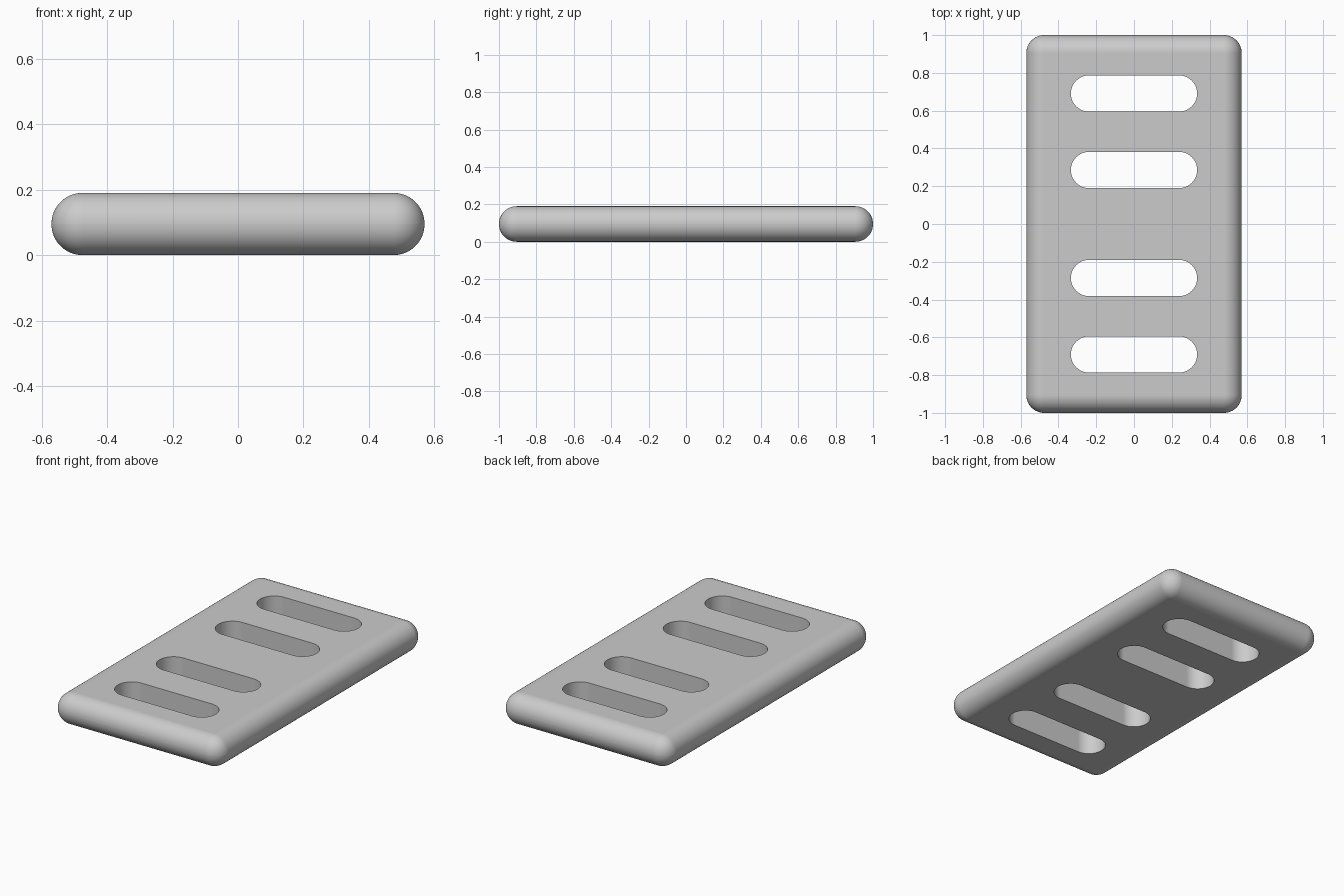
import bpy
import bmesh
import math

old = bpy.data.objects.get("Cube")
if old:
    bpy.data.objects.remove(old, do_unlink=True)

WIDTH, LENGTH, HEIGHT = 1.14, 2.0, 0.19
SLOT_HALF, SLOT_RADIUS = 0.334, 0.096
SLOT_ROWS = (0.286, 0.691)

grey = bpy.data.materials.new("grey")
grey.use_nodes = True
colour = (0.6, 0.6, 0.6, 1)
grey.diffuse_color = colour
grey.node_tree.nodes["Principled BSDF"].inputs["Base Color"].default_value = colour


def add_object(name, bm):
    mesh = bpy.data.meshes.new(name)
    bm.normal_update()
    bm.to_mesh(mesh)
    bm.free()
    obj = bpy.data.objects.new(name, mesh)
    bpy.context.collection.objects.link(obj)
    mesh.materials.append(grey)
    return obj


# Slab with fully rounded rim
bm = bmesh.new()
bmesh.ops.create_cube(bm, size=1)
bmesh.ops.scale(bm, vec=(WIDTH, LENGTH, HEIGHT), verts=bm.verts)
bmesh.ops.translate(bm, vec=(0, 0, HEIGHT / 2), verts=bm.verts)
bmesh.ops.bevel(bm, geom=bm.edges[:], offset=HEIGHT / 2 - 0.0005, segments=16,
                profile=0.5, affect='EDGES')
plate = add_object("slotted_plate", bm)

# Stadium-shaped slot cutters, mirrored front to back
bm = bmesh.new()
steps = 24
for y in [side * row for side in (-1, 1) for row in SLOT_ROWS]:
    ring = []
    for side in (1, -1):
        for i in range(steps + 1):
            a = math.pi * (i / steps - 0.5)
            x = SLOT_HALF - SLOT_RADIUS + SLOT_RADIUS * math.cos(a)
            ring.append(bm.verts.new((side * x, y + side * SLOT_RADIUS * math.sin(a), -0.1)))
    face = bm.faces.new(ring)
    top = bmesh.ops.extrude_face_region(bm, geom=[face])["geom"]
    bmesh.ops.translate(bm, vec=(0, 0, HEIGHT + 0.2),
                        verts=[v for v in top if isinstance(v, bmesh.types.BMVert)])
bmesh.ops.recalc_face_normals(bm, faces=bm.faces)
cutter = add_object("slot_cutter", bm)

# Cut the slots, then shade smooth with crisp slot edges
cut = plate.modifiers.new("slots", 'BOOLEAN')
cut.operation = 'DIFFERENCE'
cut.solver = 'EXACT'
cut.object = cutter
bpy.ops.object.select_all(action='DESELECT')
plate.select_set(True)
bpy.context.view_layer.objects.active = plate
bpy.ops.object.modifier_apply(modifier=cut.name)
bpy.data.objects.remove(cutter, do_unlink=True)
bpy.ops.object.shade_smooth_by_angle(angle=math.radians(30))
weighted = plate.modifiers.new("flat_face_normals", 'WEIGHTED_NORMAL')
weighted.keep_sharp = True
